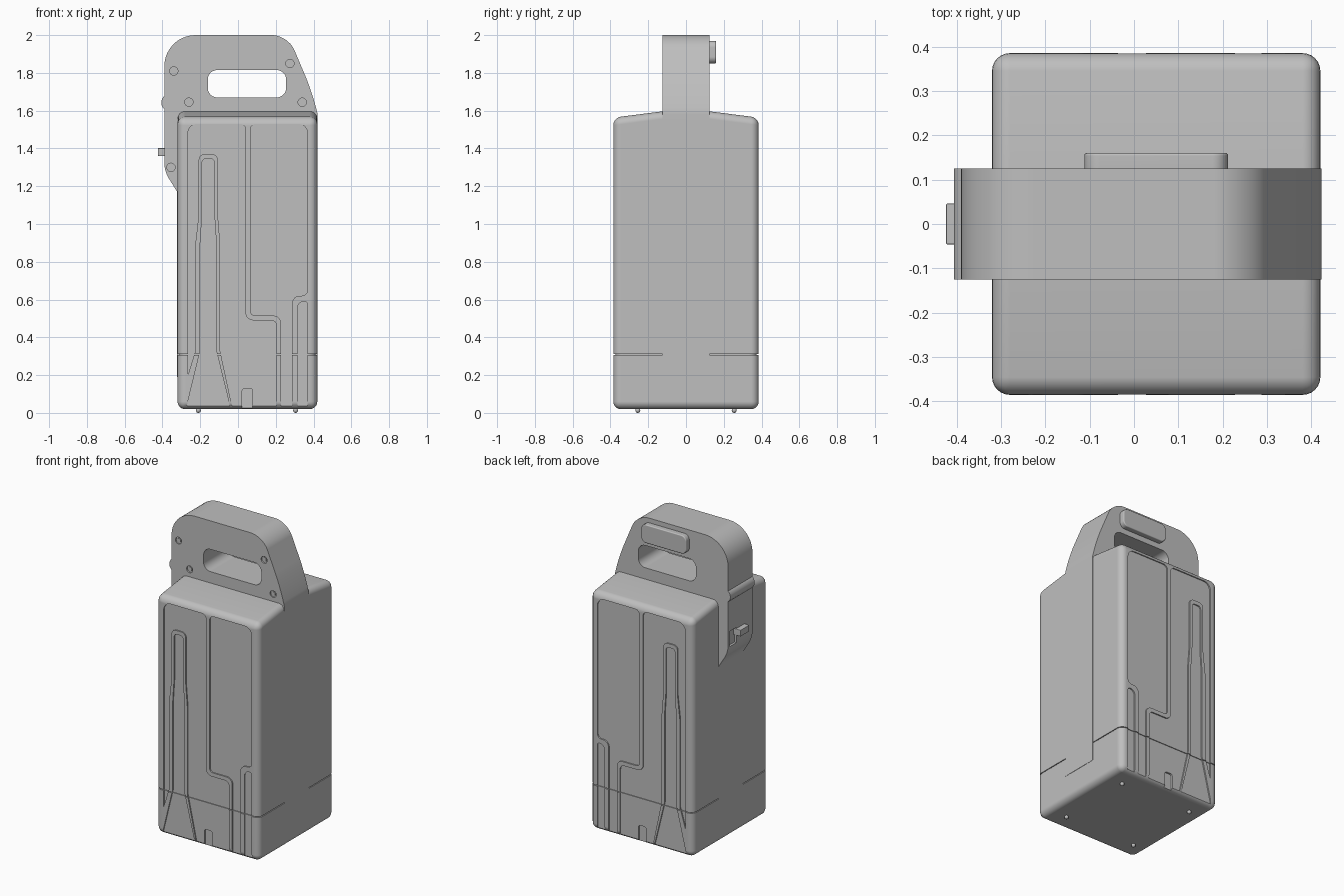
import bpy, bmesh
from mathutils import Vector
from mathutils.geometry import interpolate_bezier

if "Cube" in bpy.data.objects:
    bpy.data.objects.remove(bpy.data.objects["Cube"], do_unlink=True)

grey = bpy.data.materials.new("plain grey")
grey.use_nodes = True
grey.diffuse_color = (0.52, 0.52, 0.52, 1)
grey.node_tree.nodes["Principled BSDF"].inputs["Base Color"].default_value = grey.diffuse_color
parts = []


def rounded(points, steps=8):
    """Outline from (u, v, radius) corners, where radius is the tangent length."""
    out = []
    for i, (u, v, *r) in enumerate(points):
        c = Vector((u, v))
        if not r:
            out.append(c)
            continue
        a, b = (Vector(points[j % len(points)][:2]) for j in (i - 1, i + 1))
        a, b = (c + (p - c).normalized() * r[0] for p in (a, b))
        out += [p.xy for p in interpolate_bezier(a.to_3d(), a.lerp(c, 0.552).to_3d(),
                                                 b.lerp(c, 0.552).to_3d(), b.to_3d(), steps)]
    return out


def prism(name, outline, low, high, axis="y", keep=True):
    """Extrude an outline along an axis."""
    place = {"x": lambda p, d: (d, p[0], p[1]),
             "y": lambda p, d: (p[0], d, p[1]),
             "z": lambda p, d: (p[0], p[1], d)}[axis]
    bm = bmesh.new()
    rings = [[bm.verts.new(place(p, d)) for p in outline] for d in (low, high)]
    bm.faces.new(rings[0])
    bm.faces.new(rings[1])
    for i in range(len(outline)):
        bm.faces.new((rings[0][i - 1], rings[0][i], rings[1][i], rings[1][i - 1]))
    bmesh.ops.recalc_face_normals(bm, faces=bm.faces)
    return finish(name, bm, keep)


def finish(name, bm, keep=True):
    mesh = bpy.data.meshes.new(name)
    bm.to_mesh(mesh)
    bm.free()
    obj = bpy.data.objects.new(name, mesh)
    bpy.context.collection.objects.link(obj)
    mesh.materials.append(grey)
    if keep:
        parts.append(obj)
    return obj


def box(u0, u1, v0, v1, r=0.0):
    corners = [(u0, v0), (u1, v0), (u1, v1), (u0, v1)]
    return rounded([(*c, r) for c in corners]) if r else corners


def circle(u, v, r):
    return box(u - r, u + r, v - r, v + r, r * 0.999)


def apply(obj, kind, **settings):
    mod = obj.modifiers.new(kind.lower(), kind)
    for key, value in settings.items():
        setattr(mod, key, value)
    bpy.context.view_layer.objects.active = obj
    bpy.ops.object.modifier_apply(modifier=mod.name)


def cut(obj, outline, low, high, axis="y"):
    cutter = prism("cutter", outline, low, high, axis, keep=False)
    apply(obj, "BOOLEAN", operation="DIFFERENCE", solver="EXACT", object=cutter)
    bpy.data.objects.remove(cutter, do_unlink=True)


def bevel(obj, width, segments=3):
    apply(obj, "BEVEL", width=width, segments=segments, limit_method="ANGLE", angle_limit=0.6)


# Body with a gently pitched top
D = 0.385
body = prism("body", [(-D, 0.02), (D, 0.02), (D, 1.563), (0.12, 1.597), (-0.12, 1.597), (-D, 1.563)],
             -0.32, 0.42, "x")
bevel(body, 0.04, 6)

# Recessed panels on both broad faces; the gaps between them form the ribs
left_panel = rounded([
    (-0.265, 0.2), (-0.265, 1.53, 0.05), (0.04, 1.53, 0.03), (0.04, 0.49, 0.04),
    (0.205, 0.49, 0.03), (0.205, 0), (-0.024, 0), (-0.095, 0.33), (-0.095, 0.9),
    (-0.107, 1.05), (-0.107, 1.37, 0.03), (-0.208, 1.37, 0.03), (-0.208, 1.05),
    (-0.225, 0.9), (-0.225, 0.33)])
tongue_panel = rounded([
    (-0.28, 0), (-0.2, 0.33), (-0.2, 0.9), (-0.19, 1.05), (-0.19, 1.345, 0.02),
    (-0.125, 1.345, 0.02), (-0.125, 1.05), (-0.115, 0.9), (-0.115, 0.33), (-0.034, 0)])
right_panel = rounded([
    (0.065, 1.53, 0.03), (0.368, 1.53, 0.05), (0.368, 0.62, 0.03), (0.287, 0.62, 0.04),
    (0.287, 0), (0.228, 0), (0.228, 0.515, 0.04), (0.065, 0.515, 0.025)])
corner_panel = rounded([(0.315, 0), (0.315, 0.59, 0.035), (0.368, 0.59, 0.015), (0.368, 0)])
notch = rounded([(0.022, 0), (0.022, 0.13, 0.015), (0.078, 0.13, 0.015), (0.078, 0)])
for side in (-1, 1):
    for outline in (left_panel, tongue_panel, right_panel, corner_panel):
        cut(body, outline, side * (D - 0.008), side * 0.5)
    cut(body, notch, side * (D - 0.02), side * 0.5)

# Seam between shell and base, with an inner core closing the gap
cut(body, box(-1, 1, -1, 1), 0.307, 0.312, "z")
prism("seam_core", box(-0.31, 0.41, -0.372, 0.372, 0.04), 0.25, 0.36, "z")

# Handle that continues as a band down both narrow sides
handle = prism("handle_band", rounded([
    (-0.322, 0.19), (-0.322, 1.17), (-0.39, 1.28, 0.04), (-0.39, 2.0, 0.165),
    (0.265, 2.0, 0.085), (0.392, 1.7, 0.09), (0.422, 1.58), (0.422, 0.19)], 12), -0.125, 0.125)
cut(handle, box(-0.16, 0.255, 1.67, 1.815, 0.05), -0.5, 0.5)

# Screws in the front of the handle
for i, (x, z) in enumerate([(-0.34, 1.81), (-0.26, 1.645), (0.275, 1.85), (0.34, 1.645), (-0.355, 1.3)]):
    cut(handle, circle(x, z, 0.022), -0.2, -0.117)
    prism(f"screw_{i + 1}", circle(x, z, 0.014), -0.123, -0.11)

# Latch socket and button on the narrow side
cut(handle, box(0.04, 0.11, 1.31, 1.41), -0.5, -0.375, "x")
button = prism("latch_button", box(-0.046, 0.046, 1.36, 1.402), -0.424, -0.37, "x")
bevel(button, 0.004, 2)

# Rounded hinge rib across the handle edge
prism("hinge_rib", rounded([(-0.38, 1.6), (-0.406, 1.62, 0.02), (-0.406, 1.665, 0.02), (-0.38, 1.685)]),
      -0.125, 0.125)

# Raised pad on the back of the handle
pad = prism("back_pad", box(-0.112, 0.212, 1.85, 1.97, 0.035), 0.12, 0.16)
bevel(pad, 0.006)

# Small round feet
for x in (-0.21, 0.305):
    for y in (-0.255, 0.255):
        bm = bmesh.new()
        bmesh.ops.create_uvsphere(bm, u_segments=16, v_segments=8, radius=0.013)
        bmesh.ops.translate(bm, verts=bm.verts, vec=(x, y, 0.013))
        finish("foot", bm)

# Smooth curved surfaces while keeping edges crisp
bpy.ops.object.select_all(action="DESELECT")
for obj in parts:
    obj.select_set(True)
bpy.context.view_layer.objects.active = body
bpy.ops.object.shade_smooth_by_angle(angle=0.6)
for obj in parts:
    obj.modifiers.new("weighted_normals", "WEIGHTED_NORMAL").keep_sharp = True
